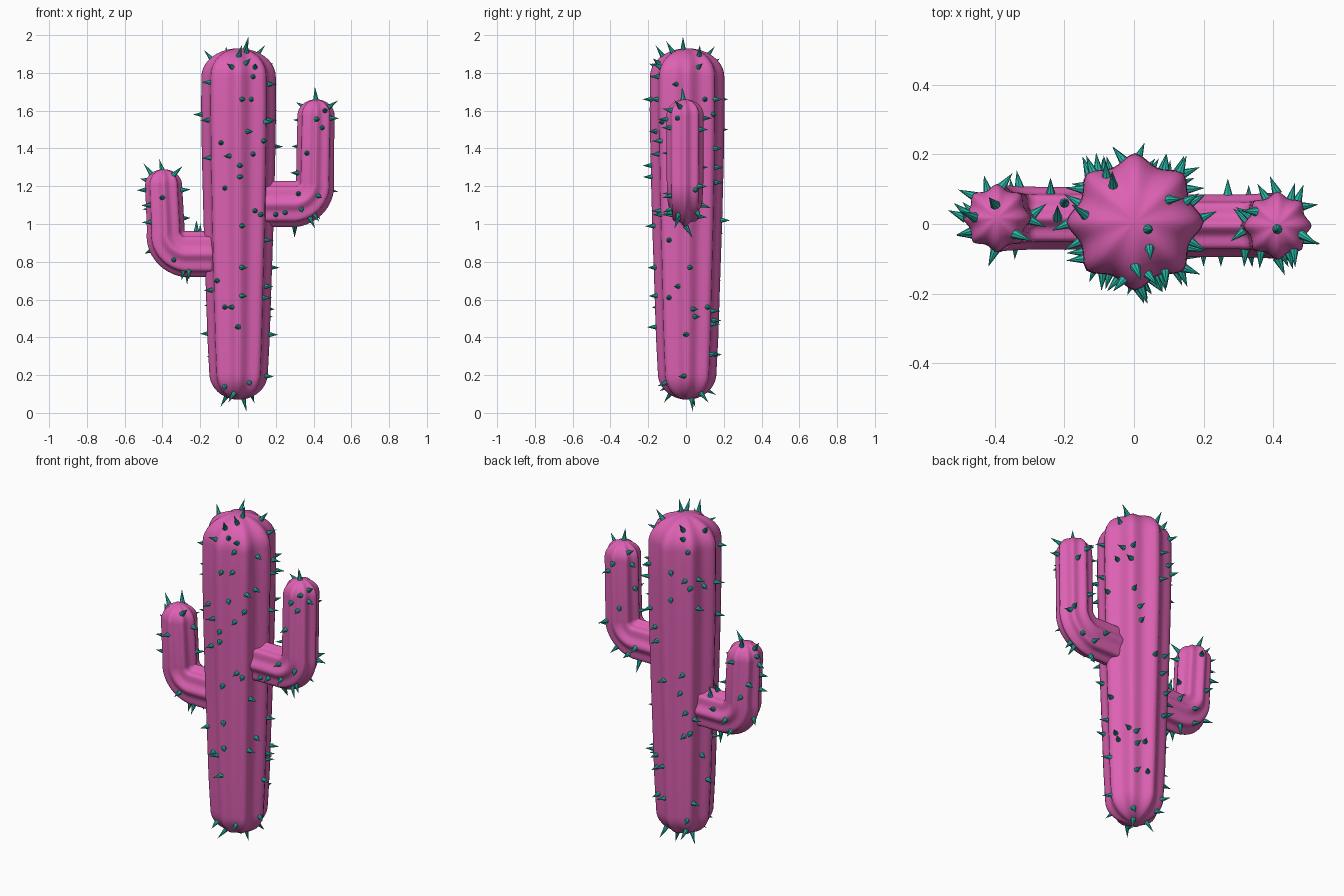
import bpy, bmesh, math, random
from mathutils import Vector
from mathutils.bvhtree import BVHTree

if "Cube" in bpy.data.objects:
    bpy.data.objects.remove(bpy.data.objects["Cube"])

random.seed(4)
X, Y, Z = Vector((1, 0, 0)), Vector((0, 1, 0)), Vector((0, 0, 1))
SIDES = 64


def material(name, rgb):
    m = bpy.data.materials.new(name)
    m.diffuse_color = (*rgb, 1)
    m.use_nodes = True
    m.node_tree.nodes["Principled BSDF"].inputs["Base Color"].default_value = m.diffuse_color
    return m


pink = material("pink_skin", (0.72, 0.12, 0.45))
teal = material("teal_spine", (0.02, 0.48, 0.38))


def finish(name, bm, mat, smooth):
    bmesh.ops.recalc_face_normals(bm, faces=bm.faces)
    me = bpy.data.meshes.new(name)
    bm.to_mesh(me)
    me.materials.append(mat)
    for p in me.polygons:
        p.use_smooth = smooth
    ob = bpy.data.objects.new(name, me)
    bpy.context.collection.objects.link(ob)
    return ob


def ribbed(name, rings, depth):
    """Loft eight-ribbed rings given as (centre, u axis, v axis, u radius, v radius)."""
    bm = bmesh.new()
    loops = []
    for c, u, v, ru, rv in rings:
        loop = []
        for i in range(SIDES):
            a = math.tau * i / SIDES
            f = 1 - depth * (math.sin(4 * a) ** 2) ** 0.75
            loop.append(bm.verts.new(c + u * (ru * f * math.cos(a)) + v * (rv * f * math.sin(a))))
        loops.append(loop)
    for lo, hi in zip(loops, loops[1:]):
        for i in range(SIDES):
            j = (i + 1) % SIDES
            bm.faces.new((lo[i], lo[j], hi[j], hi[i]))
    bm.faces.new(loops[0])
    bm.faces.new(loops[-1])
    finish(name, bm, pink, True)
    tree = BVHTree.FromBMesh(bm)
    bm.free()
    return tree


def dome(r, z, h, steps=10):
    """Quarter-ellipse cap as (radius, height) pairs, rim first."""
    return [(max(r * math.cos(t), 0.004), z + h * math.sin(t))
            for t in (math.pi / 2 * k / steps for k in range(steps + 1))]


# Trunk
centre = Vector((0.003, 0.006, 0))
profile = dome(0.155, 0.21, -0.14)[::-1]
profile += [(0.165, 0.4), (0.173, 0.65), (0.185, 1.0), (0.194, 1.35), (0.198, 1.6)]
profile += dome(0.197, 1.78, 0.15)
trees = [ribbed("trunk", [(centre + Z * z, X, Y, r, r) for r, z in profile], 0.15)]


# Arms: horizontal stub, bend around a pivot, then an upright rounded tip
def arm(name, s, pivot, tip_x, y, top):
    rings = []
    for x in (0.08, 0.16, 0.23):
        rings.append((Vector((s * x, y, pivot[1] - 0.124)), -Z, Y, 0.122, 0.09))
    for k in range(13):
        t = k / 12
        a = t * math.pi / 2
        d = Vector((s * math.sin(a), 0, -math.cos(a)))
        ru = 0.122 - 0.022 * t
        rings.append((Vector((s * pivot[0], y, pivot[1])) + d * (ru * 1.02), d, Y, ru, 0.09 + 0.007 * t))
    for r, z in dome(0.098, top - 0.085, 0.085):
        rings.append((Vector((s * tip_x, y, z)), X * s, Y, r, r))
    return ribbed(name, rings, 0.15)


trees.append(arm("right_arm", 1, (0.305, 1.23), 0.413, -0.005, 1.66))
trees.append(arm("left_arm", -1, (0.28, 0.965), 0.394, 0.017, 1.29))

# Spines: cones placed by casting rays onto the body from each side
spines = bmesh.new()


def spine(origin, direction, length=0.056):
    hits = [t.ray_cast(origin, direction) for t in trees]
    hits = [h for h in hits if h[0] is not None]
    if not hits:
        return
    p, n, _, _ = min(hits, key=lambda h: h[3])
    if n.dot(direction) > 0:
        n = -n
    rot = n.to_track_quat('Z', 'Y').to_matrix().to_4x4()
    rot.translation = p + n * (length / 2 - 0.006)
    bmesh.ops.create_cone(spines, cap_ends=True, segments=8, radius1=0.015,
                          radius2=0, depth=length, matrix=rot)


front = [(-.03, 1.83), (.04, 1.85), (.09, 1.83), (.08, 1.78), (.02, 1.66), (.07, 1.66), (.05, 1.49),
         (.145, 1.54), (.135, 1.44), (-.09, 1.43), (-.045, 1.36), (.08, 1.37), (.01, 1.31), (.01, 1.25),
         (-.07, 1.19), (.09, 1.07), (.12, 1.05), (.02, .99), (-.11, .70), (.02, .77), (.02, .62),
         (-.07, .56), (-.03, .56), (0, .455), (.06, .16), (-.07, .14), (.2, 1.05), (.25, 1.06),
         (.32, 1.16), (.335, 1.08), (.365, 1.375), (.415, 1.555), (.445, 1.51), (.46, 1.6),
         (-.34, .81), (-.4, 1.14), (-.26, .75), (-.29, .75)]
right = [(.065, 1.83), (-.05, 1.74), (.1, 1.66), (.15, 1.66), (.145, 1.58), (-.09, .915), (.02, .77),
         (-.04, .67), (-.09, .61), (.035, .55), (.045, .51), (0, .415), (-.01, .195), (.15, .31),
         (.145, .49), (-.045, 1.56), (-.08, 1.15), (.06, 1.06), (-.04, 1.05), (.05, 1.18), (.07, 1.5)]
left = [(0, 1.58), (.06, 1.57), (-.05, 1.55), (.03, 1.23), (-.02, 1.1), (.02, .42), (-.04, .65),
        (.05, .57), (-.1, 1.75), (.1, 1.45), (.1, .3), (-.08, 1.35), (.02, 1.18), (-.03, 1.01),
        (.03, .86), (.08, 1.08), (.1, 1.62), (.11, .8)]
back = [(random.uniform(-.15, .15), z) for z in
        (1.85, 1.79, 1.66, 1.62, 1.58, 1.5, 1.4, 1.3, 1.22, 1.06, 1.02, .95, .84, .72, .7, .56, .54, .47, .31, .2)]
back += [(.41, 1.56), (.38, 1.3), (.47, 1.2), (.27, 1.1), (.33, 1.04),
         (-.38, 1.2), (-.42, 1.0), (-.33, .85), (-.24, .88), (-.35, .78)]
above = [(-.06, .11), (.04, -.015), (.045, -.07), (.005, -.125), (-.14, .025), (.1, .07),
         (-.4, .055), (.412, -.015), (-.46, .02), (-.34, -.03), (.48, -.03), (-.22, .02), (-.2, .06)]
below = [(-.06, .03), (.03, .03), (-.02, -.08), (.07, .08), (-.07, .1), (.3, 0), (.38, -.04), (-.27, .06)]

for x, z in front:
    spine(Vector((x, -2, z)), Y)
for x, z in back:
    spine(Vector((x, 2, z)), -Y)
for y, z in right:
    spine(Vector((2, y, z)), -X)
for y, z in left:
    spine(Vector((-2, y, z)), X)
for x, y in above:
    spine(Vector((x, y, 3)), -Z, 0.075)
for x, y in below:
    spine(Vector((x, y, -1)), Z, 0.075)

# Spines on the inward faces of the upright arms and the trunk beside them
for z in (1.27, 1.41, 1.55, 1.62):
    spine(Vector((0.255, random.uniform(-.05, .05), z)), X)
for z in (1.6, 1.55, 1.41):
    spine(Vector((0.255, random.uniform(-.08, .08), z)), -X)
for z in (1.03, 1.18):
    spine(Vector((-0.25, random.uniform(-.04, .06), z)), -X)

finish("spines", spines, teal, False)
spines.free()
